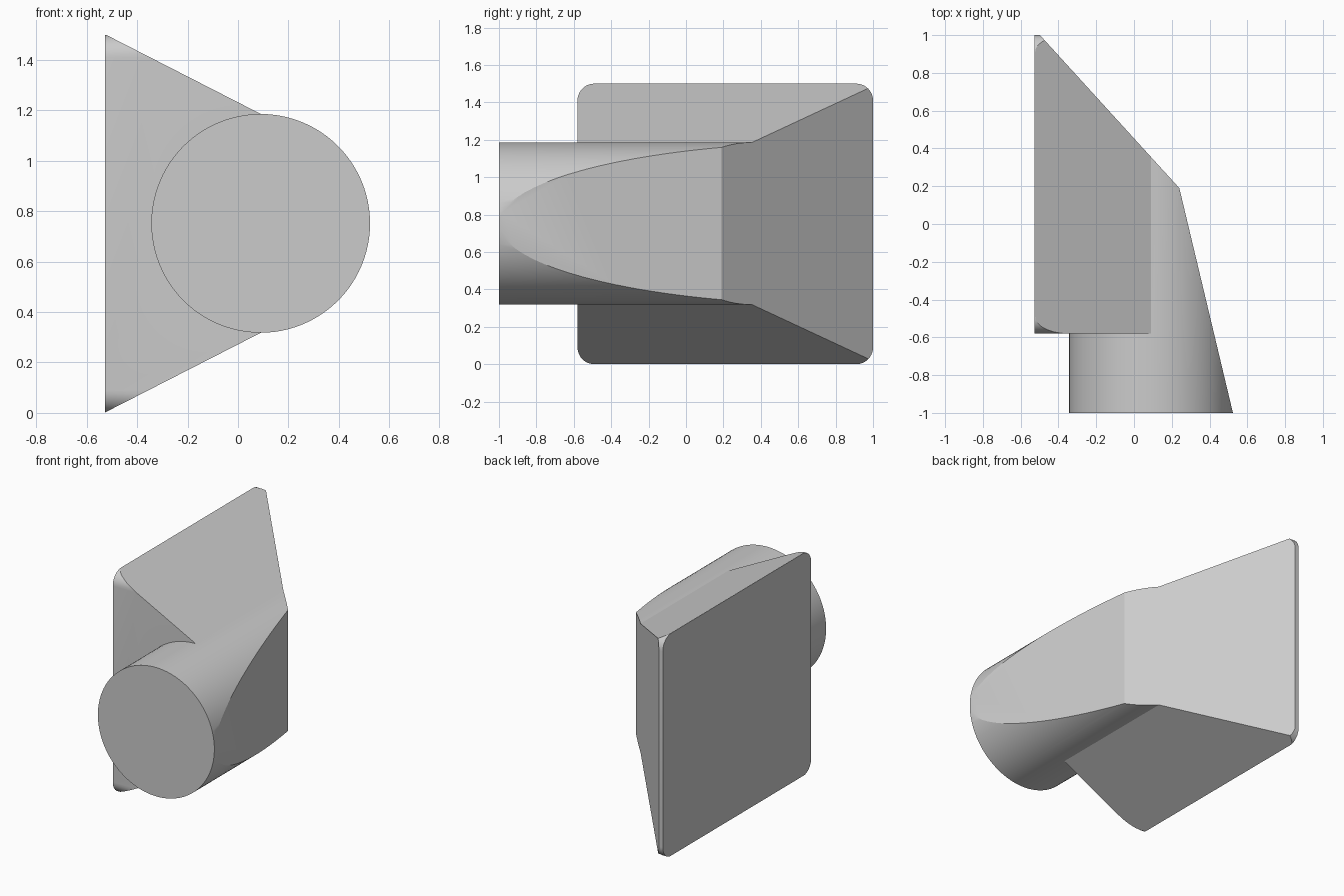
import bpy, bmesh, math
from mathutils import Vector

cube = bpy.data.objects.get("Cube")
if cube:
    bpy.data.objects.remove(cube, do_unlink=True)

grey = bpy.data.materials.new("plain grey")
grey.use_nodes = True
colour = (0.6, 0.6, 0.6, 1)
grey.diffuse_color = colour
grey.node_tree.nodes["Principled BSDF"].inputs["Base Color"].default_value = colour


def prism(name, points, travel):
    """Sweep a closed 3D outline along a straight vector."""
    bm = bmesh.new()
    face = bm.faces.new([bm.verts.new(p) for p in points])
    swept = bmesh.ops.extrude_face_region(bm, geom=[face])["geom"]
    verts = [g for g in swept if isinstance(g, bmesh.types.BMVert)]
    bmesh.ops.translate(bm, verts=verts, vec=Vector(travel))
    bmesh.ops.recalc_face_normals(bm, faces=bm.faces)
    mesh = bpy.data.meshes.new(name)
    bm.to_mesh(mesh)
    bm.free()
    mesh.materials.append(grey)
    obj = bpy.data.objects.new(name, mesh)
    bpy.context.collection.objects.link(obj)
    return obj


def arc(cx, cy, r, start, end, steps):
    angles = [math.radians(start + (end - start) * i / steps) for i in range(steps + 1)]
    return [(cx + r * math.cos(a), cy + r * math.sin(a)) for a in angles]


def combine(target, tool, operation):
    mod = target.modifiers.new(operation.lower(), 'BOOLEAN')
    mod.operation, mod.object, mod.solver = operation, tool, 'EXACT'
    bpy.context.view_layer.objects.active = target
    bpy.ops.object.modifier_apply(modifier=mod.name)
    bpy.data.objects.remove(tool, do_unlink=True)


# Tapered body that narrows from the back plate to the tube
mid, radius, tube_x = 0.752, 0.434, 0.09
section = [(-0.527, 0.002), (-0.527, 1.502), (0.12, 1.171), (0.12, 0.333)]
body = prism("angled_housing", [(x, -0.8, z) for x, z in section], (0, 2, 0))

# Rounded plate outline, trimming the body's corners
r = 0.09
outline = []
for y, z, a in ((1 - r, 1.5 - r, 0), (-0.58 + r, 1.5 - r, 90),
                (-0.58 + r, r, 180), (1 - r, r, 270)):
    outline += arc(y, z, r, a, a + 90, 10)
combine(body, prism("plate_outline", [(-1, y, z) for y, z in outline], (2, 0, 0)), 'INTERSECT')

# Round tube running forward
ring = arc(tube_x, mid, radius, 0, 360, 96)[:-1]
combine(body, prism("round_tube", [(x, -1, z) for x, z in ring], (0, 1.9, 0)), 'UNION')

# Two sloping cuts along the outer side
plan = [(-1, -1.5), (0.643, -1.5), (0.24, 0.19), (-0.68, 1.2), (-1, 1.2)]
combine(body, prism("slope_cut", [(x, y, -1) for x, y in plan], (0, 0, 4)), 'INTERSECT')

bpy.ops.object.select_all(action='DESELECT')
body.select_set(True)
bpy.context.view_layer.objects.active = body
bpy.ops.object.shade_smooth_by_angle(angle=math.radians(20))
